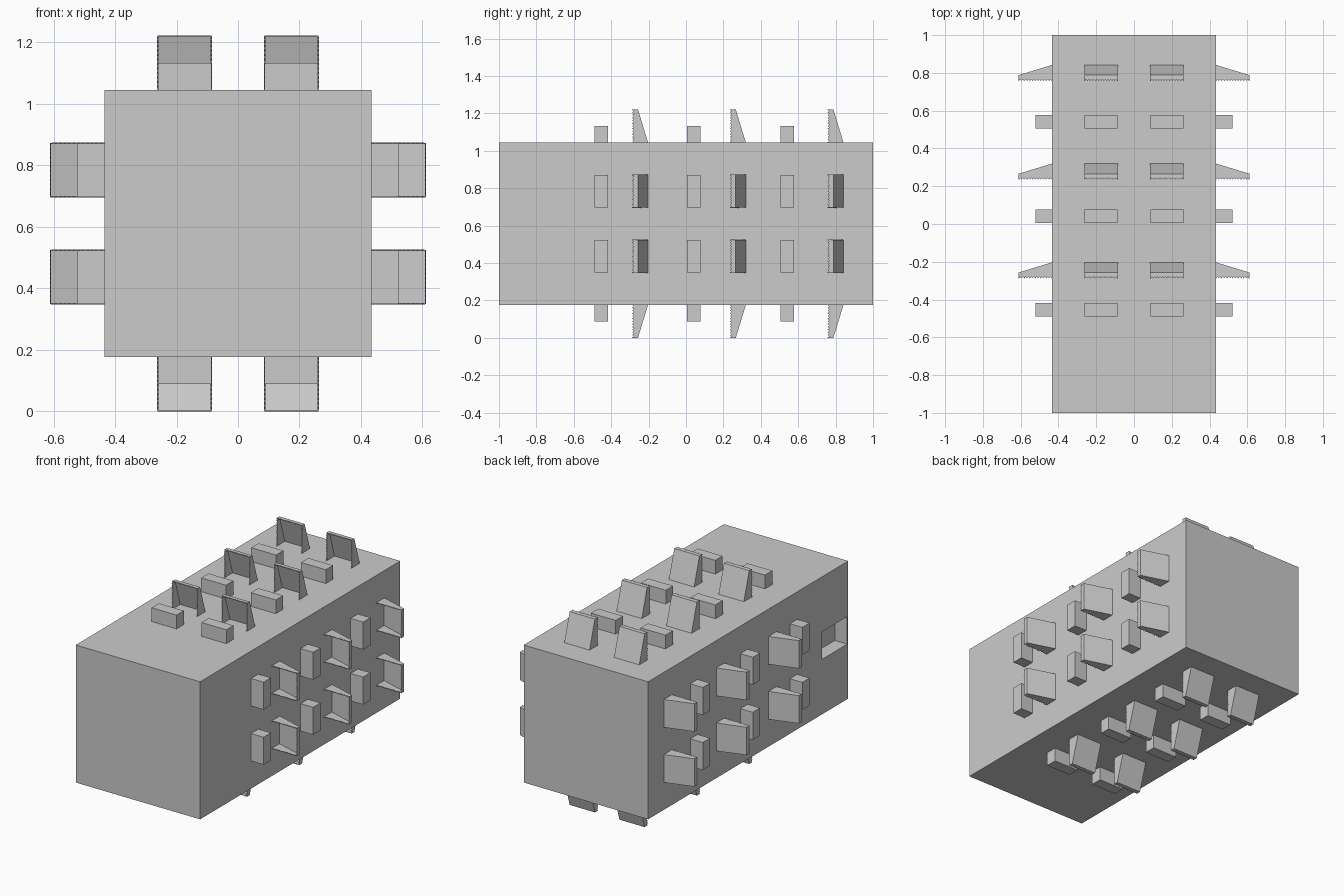
import bpy, bmesh, math
from mathutils import Matrix, Vector

if "Cube" in bpy.data.objects:
    bpy.data.objects.remove(bpy.data.objects["Cube"], do_unlink=True)

HALF, MID = 0.435, 0.61           # body half width, height of its long axis
WIDTH, TALL = 0.174, 0.175        # scoop width and height
LOW = 0.087                       # block height
ROWS = (-0.174, 0.174)
BLOCK_Y = (-0.49, 0.005, 0.505)
SCOOP_Y = (-0.288, 0.235, 0.757)

grey = bpy.data.materials.new("light grey")
grey.use_nodes = True
grey.diffuse_color = (0.6, 0.6, 0.6, 1)
grey.node_tree.nodes["Principled BSDF"].inputs["Base Color"].default_value = (0.6, 0.6, 0.6, 1)


def finish(bm, name, matrix=None):
    bmesh.ops.remove_doubles(bm, verts=bm.verts, dist=0.0001)
    bmesh.ops.recalc_face_normals(bm, faces=bm.faces)
    mesh = bpy.data.meshes.new(name)
    bm.to_mesh(mesh)
    bm.free()
    mesh.materials.append(grey)
    obj = bpy.data.objects.new(name, mesh)
    bpy.context.collection.objects.link(obj)
    if matrix:
        obj.matrix_world = matrix
    return obj


def box(name, low, high, matrix=None):
    low, high = Vector(low), Vector(high)
    bm = bmesh.new()
    size = Matrix.Diagonal(high - low).to_4x4()
    bmesh.ops.create_cube(bm, size=1, matrix=Matrix.Translation((low + high) / 2) @ size)
    return finish(bm, name, matrix)


def zigzag(start, end, count=12, depth=0.009):
    """Points from start to end, tips on the line and notches behind it."""
    start, end = Vector(start), Vector(end)
    return [start.lerp(end, i / (2 * count)) + Vector((0, depth * (i % 2), 0))
            for i in range(2 * count + 1)]


def scoop(name, matrix):
    """Hollow wedge, open at the front, with a saw-edged rim."""
    w, rim, base = WIDTH / 2, 0.03, 0.083
    bm = bmesh.new()

    def face(points):
        bm.faces.new([bm.verts.new(p) for p in points])

    for s in (-w, w):
        face(zigzag((s, 0, 0), (s, 0, TALL)) + [(s, rim, TALL), (s, base, 0)])
    face(zigzag((-w, 0, TALL), (w, 0, TALL)) + [(w, rim, TALL), (-w, rim, TALL)])
    face([(-w, base, 0), (w, base, 0), (w, rim, TALL), (-w, rim, TALL)])
    obj = finish(bm, name, matrix)
    shell = obj.modifiers.new("shell", "SOLIDIFY")
    shell.thickness = 0.004
    shell.offset = 0


# Body with a pocket near the front of its -x side
body = box("body", (-HALF, -1, MID - HALF), (HALF, 1, MID + HALF))
cutter = box("pocket_cutter", (-HALF - 0.1, -0.99, MID - LOW), (-HALF + LOW, -0.74, MID + LOW))
cutter.hide_render = True
cut = body.modifiers.new("pocket", "BOOLEAN")
cut.operation = "DIFFERENCE"
cut.solver = "EXACT"
cut.object = cutter
bpy.context.view_layer.objects.active = body
bpy.ops.object.modifier_apply(modifier=cut.name)
bpy.data.objects.remove(cutter, do_unlink=True)

# Blocks and scoops on all four long sides
for turn, side in enumerate(("top", "left", "bottom", "right")):
    frame = Matrix.Translation((0, 0, MID)) @ Matrix.Rotation(turn * math.pi / 2, 4, "Y")
    for row in ROWS:
        for block_y, scoop_y in zip(BLOCK_Y, SCOOP_Y):
            box(side + "_block", (-WIDTH / 2, 0, 0), (WIDTH / 2, 0.073, LOW),
                frame @ Matrix.Translation((row, block_y, HALF)))
            scoop(side + "_scoop", frame @ Matrix.Translation((row, scoop_y, HALF)))
